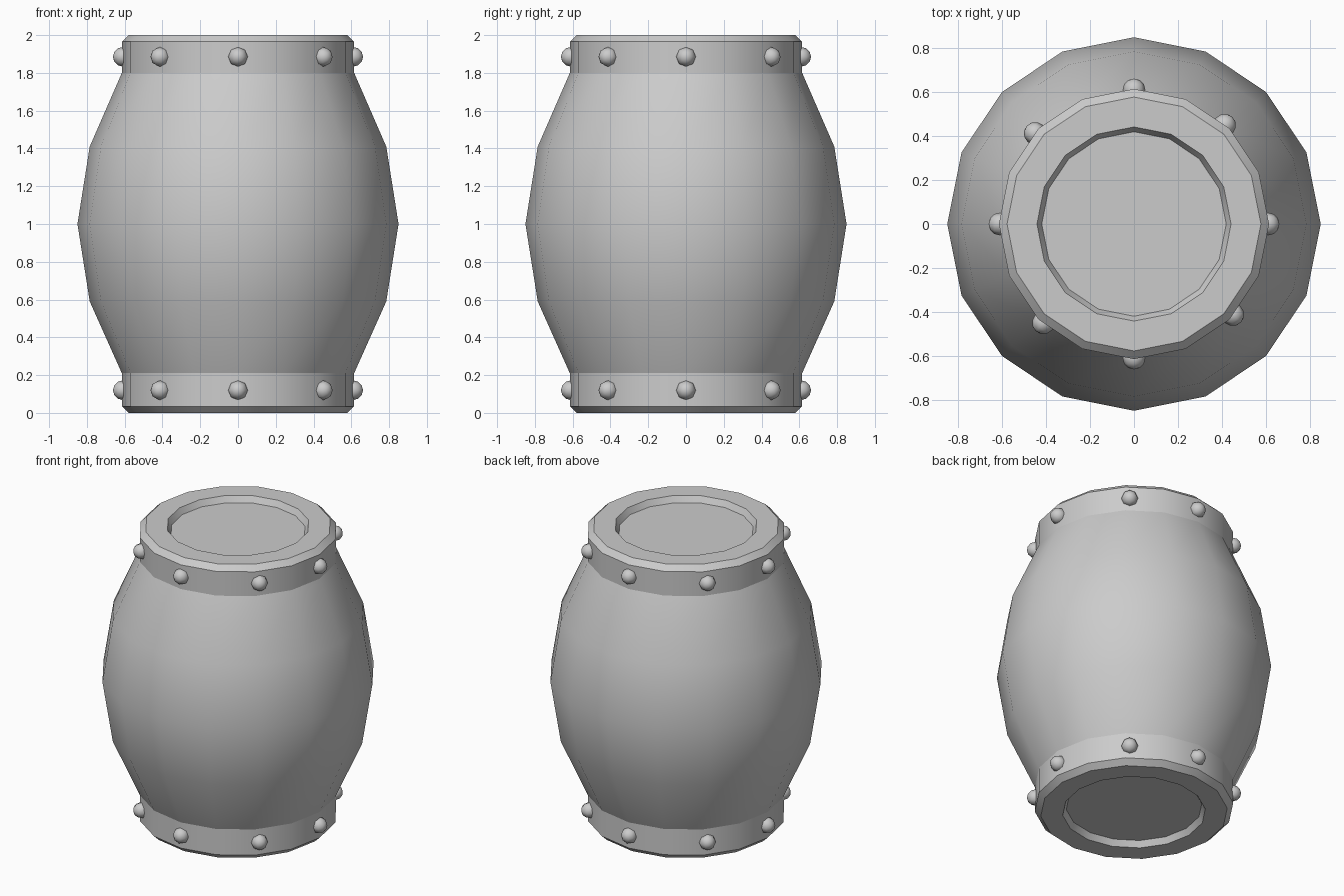
import bpy, bmesh, math

if "Cube" in bpy.data.objects:
    bpy.data.objects.remove(bpy.data.objects["Cube"])

SIDES = 16


def finish(name, bm, angle):
    bmesh.ops.recalc_face_normals(bm, faces=bm.faces)
    mesh = bpy.data.meshes.new(name)
    bm.to_mesh(mesh)
    bm.free()
    ob = bpy.data.objects.new(name, mesh)
    bpy.context.collection.objects.link(ob)
    bpy.ops.object.select_all(action='DESELECT')
    ob.select_set(True)
    bpy.context.view_layer.objects.active = ob
    bpy.ops.object.shade_smooth_by_angle(angle=math.radians(angle))
    return ob


def lathe(name, profile, angle=30):
    """Revolve (radius, z) points about z; cap both ends."""
    bm = bmesh.new()
    rings = []
    for r, z in profile:
        rings.append([bm.verts.new((r * math.cos(2 * math.pi * i / SIDES),
                                    r * math.sin(2 * math.pi * i / SIDES), z))
                      for i in range(SIDES)])
    for a, b in zip(rings, rings[1:]):
        for i in range(SIDES):
            j = (i + 1) % SIDES
            bm.faces.new((a[i], a[j], b[j], b[i]))
    bm.faces.new(rings[0][::-1])
    bm.faces.new(rings[-1])
    return finish(name, bm, angle)


# Bulging barrel body
lathe("barrel_body", [(0.615, 0.21), (0.785, 0.59), (0.85, 1.0),
                      (0.785, 1.41), (0.615, 1.80)])

# End bands with bevelled rim and recessed lid
band = [(0.615, 0.215), (0.615, 0.035), (0.578, 0.0),
        (0.442, 0.0), (0.42, 0.04)]
lathe("bottom_band", band)
lathe("top_band", [(r, 2.0 - z * (0.2 / 0.215 if z > 0.1 else 1)) for r, z in band])

# Rivets around each band
for label, z in (("bottom", 0.12), ("top", 1.885)):
    for i in range(8):
        a = math.radians(45 * i + (2.5 if i % 2 else 0))
        bm = bmesh.new()
        bmesh.ops.create_uvsphere(bm, u_segments=8, v_segments=6, radius=0.052)
        ob = finish(f"{label}_rivet_{i + 1}", bm, 50)
        ob.location = (0.61 * math.cos(a), 0.61 * math.sin(a), z)
        ob.rotation_euler = (0, math.pi / 2, a)
